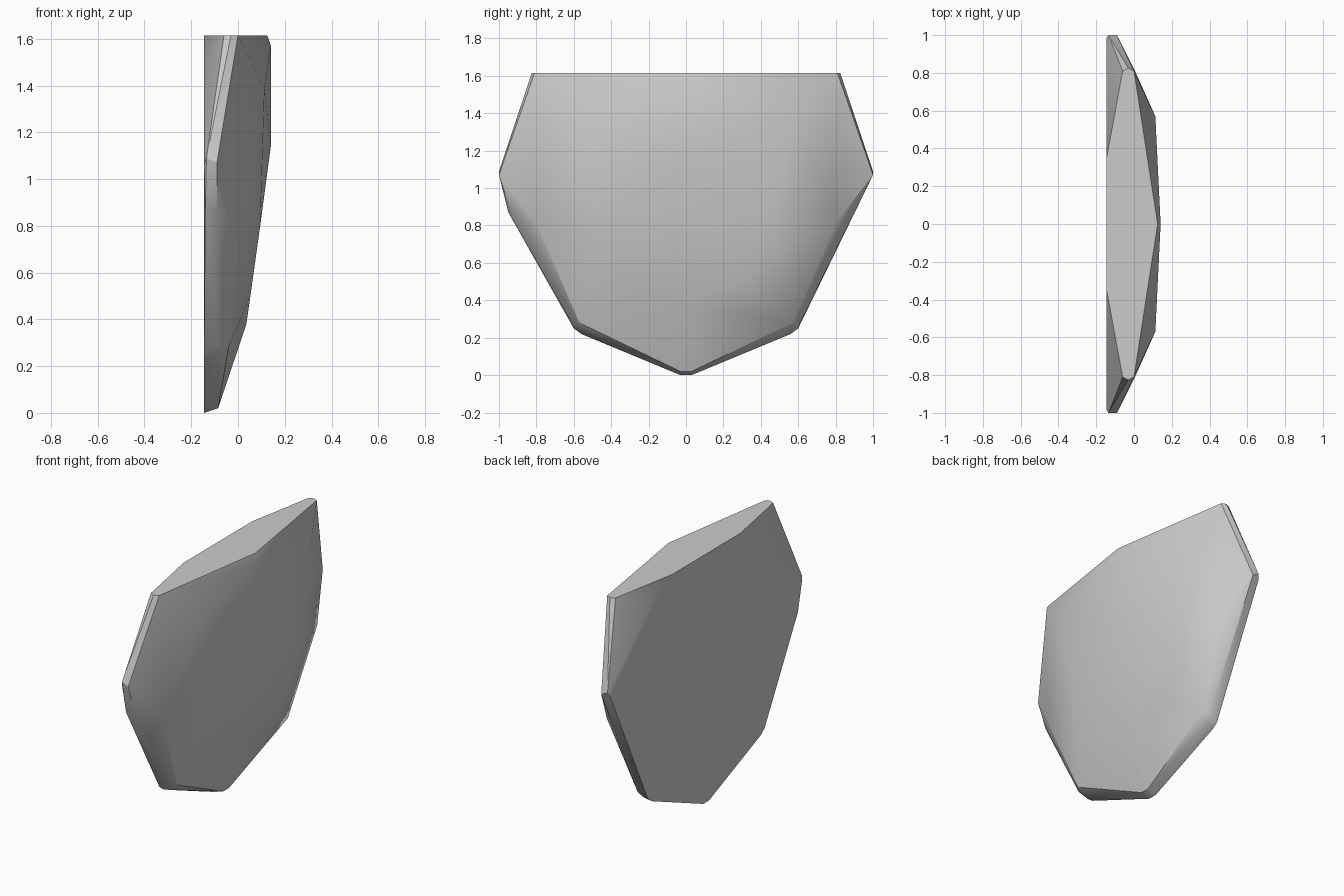
import bpy, bmesh

if "Cube" in bpy.data.objects:
    bpy.data.objects.remove(bpy.data.objects["Cube"])

# Corner points of the faceted slab: (x, y, z)
# Points on the centre line
centre = [(0.125, 0, 1.615), (0.141, 0, 1.57), (0.141, 0, 1.145), (0.036, 0, 0.38)]

# Points repeated on both sides
paired = [
    # flat back
    (-0.145, 0.35, 1.615), (-0.145, 0.58, 1.49), (-0.145, 0.985, 1.06),
    (-0.145, 0.60, 0.25), (-0.145, 0.56, 0.22), (-0.145, 0.03, 0.0),
    # top face corners
    (-0.06, 0.81, 1.615), (-0.03, 0.825, 1.615), (0.0, 0.81, 1.615),
    # side tips
    (-0.135, 1.0, 1.09), (-0.09, 1.0, 1.07),
    # lower rim
    (-0.08, 0.61, 0.28), (-0.04, 0.57, 0.28), (-0.09, 0.56, 0.23),
    (-0.085, 0.03, 0.02),
    # front facets
    (0.113, 0.57, 1.38), (0.01, 0.80, 0.81), (0.095, 0.45, 0.80),
    (0.053, 0.29, 0.50),
]

# Corners that differ between the two sides
single = [(-0.14, -0.95, 0.87), (-0.09, -0.93, 0.86), (0.075, 0.48, 0.67)]

points = centre + single + [(x, s * y, z) for x, y, z in paired for s in (1, -1)]

# Wrap the corners in a convex shell
bm = bmesh.new()
for p in points:
    bm.verts.new(p)
hull = bmesh.ops.convex_hull(bm, input=bm.verts)
loose = {v for v in hull["geom_interior"] + hull["geom_unused"]
         if isinstance(v, bmesh.types.BMVert)}
bmesh.ops.delete(bm, geom=list(loose), context='VERTS')
bmesh.ops.dissolve_limit(bm, angle_limit=0.01, verts=bm.verts, edges=bm.edges)
bmesh.ops.recalc_face_normals(bm, faces=bm.faces)

mesh = bpy.data.meshes.new("faceted_slab")
bm.to_mesh(mesh)
bm.free()
slab = bpy.data.objects.new("faceted_slab", mesh)
bpy.context.collection.objects.link(slab)

# Soft facets with crisp outer edges
bpy.context.view_layer.objects.active = slab
slab.select_set(True)
bpy.ops.object.shade_smooth_by_angle(angle=0.5)
